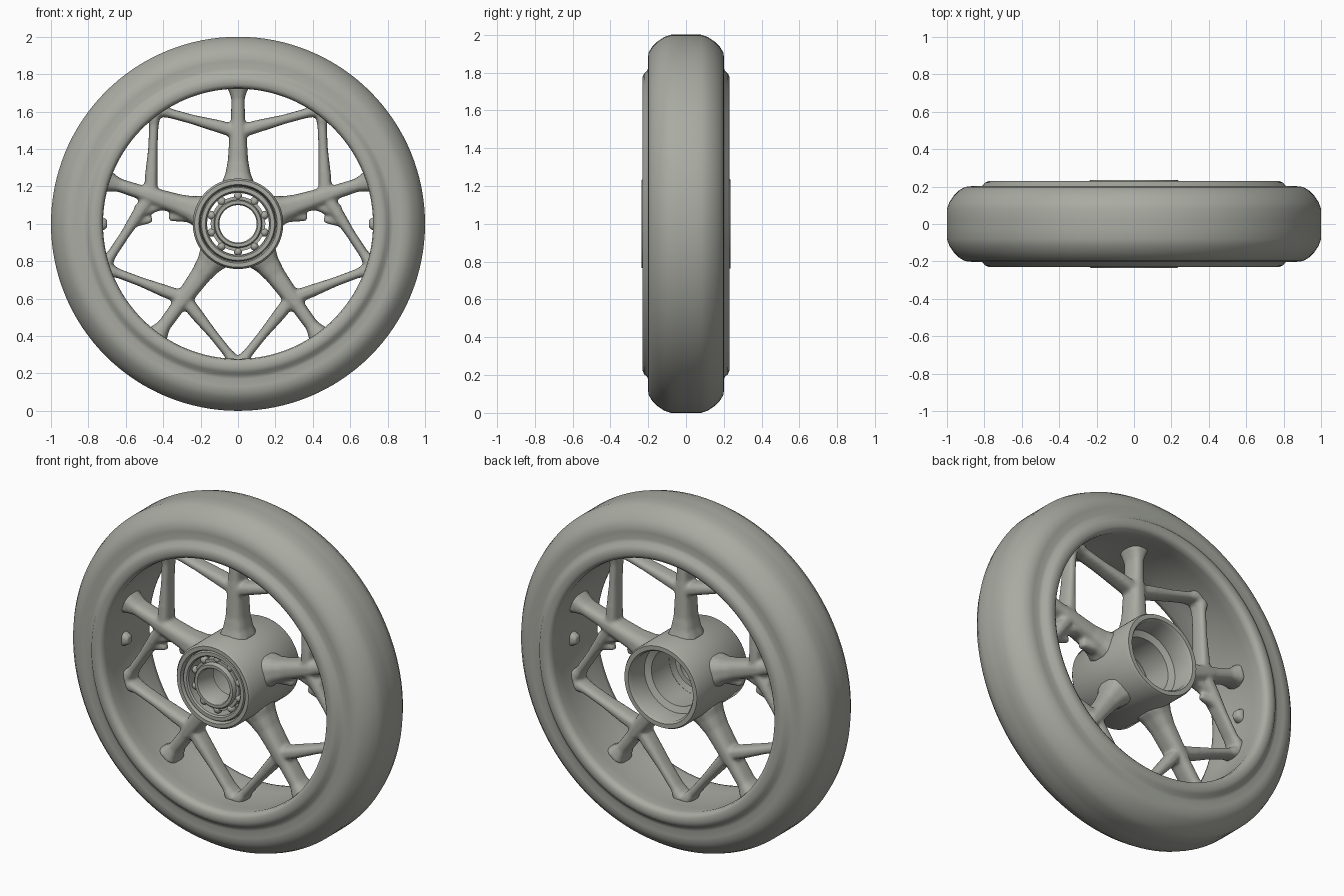
import bpy, bmesh, math
from mathutils import Vector

cube = bpy.data.objects.get("Cube")
if cube:
    bpy.data.objects.remove(cube)

grey = bpy.data.materials.new("warm_grey")
grey.use_nodes = True
colour = (0.40, 0.41, 0.365, 1)
grey.diffuse_color = colour
grey.node_tree.nodes["Principled BSDF"].inputs["Base Color"].default_value = colour


def finish(name, bm, angle=40):
    """Turn a bmesh into a smooth-shaded object standing on the ground."""
    bmesh.ops.recalc_face_normals(bm, faces=bm.faces)
    mesh = bpy.data.meshes.new(name)
    bm.to_mesh(mesh)
    bm.free()
    mesh.materials.append(grey)
    obj = bpy.data.objects.new(name, mesh)
    obj.location.z = 1
    bpy.context.collection.objects.link(obj)
    bpy.ops.object.select_all(action="DESELECT")
    obj.select_set(True)
    bpy.context.view_layer.objects.active = obj
    bpy.ops.object.shade_smooth_by_angle(angle=math.radians(angle))
    return obj


def lathe(name, profile, steps=96, angle=40):
    """Revolve a closed (radius, y) outline around the axle."""
    bm = bmesh.new()
    rings = []
    for i in range(steps):
        a = math.tau * i / steps
        rings.append([bm.verts.new((r * math.cos(a), y, r * math.sin(a)))
                      for r, y in profile])
    n = len(profile)
    for i in range(steps):
        p, q = rings[i], rings[(i + 1) % steps]
        for j in range(n):
            k = (j + 1) % n
            bm.faces.new((p[j], p[k], q[k], q[j]))
    return finish(name, bm, angle)


def mirrored(half):
    """Complete an outline that is symmetric across the wheel's middle plane."""
    return [(r, -y) for r, y in half] + [(r, y) for r, y in reversed(half)]


def beam(bm, stations, turn=0, flip=1):
    """Rounded bar through (x, z, half width, half depth) stations."""
    pts = [Vector((flip * x, 0, z)) for x, z, _, _ in stations]
    along = (pts[-1] - pts[0]).normalized()
    side = Vector((along.z, 0, -along.x))
    c, s = math.cos(turn), math.sin(turn)
    sides = 12
    rings = []
    for p, (_, _, w, d) in zip(pts, stations):
        ring = []
        for i in range(sides):
            a = math.tau * (i + 0.5) / sides
            u, v = math.cos(a), math.sin(a)
            # squared-off ellipse
            u, v = (math.copysign(abs(t) ** 0.7, t) for t in (u, v))
            q = p + side * (w * u)
            ring.append(bm.verts.new((q.x * c - q.z * s, d * v, q.x * s + q.z * c)))
        rings.append(ring)
    for p, q in zip(rings, rings[1:]):
        for i in range(sides):
            j = (i + 1) % sides
            bm.faces.new((p[i], p[j], q[j], q[i]))
    bm.faces.new(rings[0])
    bm.faces.new(rings[-1])


# Tyre with rim lip
lathe("tyre_and_rim", mirrored([
    (0.735, 0.0), (0.73, 0.12), (0.722, 0.19), (0.727, 0.218), (0.745, 0.23),
    (0.775, 0.23), (0.795, 0.222), (0.81, 0.205), (0.83, 0.198), (0.87, 0.202),
    (0.905, 0.198), (0.935, 0.18), (0.965, 0.15), (0.988, 0.115), (1.0, 0.08),
    (1.0, 0.02)])[1:], steps=128, angle=60)

# Hub shell with a stepped bore, open at the back
lathe("hub", [
    (0.21, -0.235), (0.232, -0.235), (0.242, -0.222), (0.242, 0.222),
    (0.235, 0.235), (0.21, 0.235), (0.2, 0.22), (0.2, 0.1), (0.165, 0.085),
    (0.165, -0.08), (0.2, -0.085), (0.203, -0.222)], steps=80)

# Bearing in the front of the hub
lathe("bearing_outer_race", [(0.168, -0.218), (0.175, -0.226), (0.195, -0.226),
                             (0.201, -0.218), (0.201, -0.085), (0.168, -0.085)], 64)
lathe("bearing_inner_race", [(0.1, -0.218), (0.106, -0.226), (0.123, -0.226),
                             (0.129, -0.218), (0.129, -0.085), (0.1, -0.085)], 64)
lathe("bearing_cage", [(0.128, -0.2), (0.146, -0.2), (0.146, -0.12), (0.128, -0.12)], 64)
bm = bmesh.new()
ball_count = 10
for i in range(ball_count):
    a = math.tau * i / ball_count
    made = bmesh.ops.create_uvsphere(bm, u_segments=14, v_segments=8, radius=0.023)
    bmesh.ops.translate(bm, verts=made["verts"],
                        vec=(0.148 * math.sin(a), -0.185, 0.148 * math.cos(a)))
finish("bearing_balls", bm, 60)

# Five branching spokes
trunk = [(0, 0.217, 0.09, 0.1), (0, 0.27, 0.068, 0.082), (0, 0.34, 0.055, 0.07),
         (0, 0.48, 0.046, 0.065), (0, 0.56, 0.038, 0.06),
         (0, 0.67, 0.036, 0.06), (0, 0.71, 0.05, 0.07), (0, 0.74, 0.065, 0.08)]
branch = [(0, 0.49, 0.036, 0.055), (0.1, 0.52, 0.034, 0.052), (0.24, 0.557, 0.025, 0.048),
          (0.36, 0.59, 0.025, 0.048), (0.4, 0.603, 0.034, 0.055),
          (0.43, 0.611, 0.045, 0.06)]
bm = bmesh.new()
for i in range(5):
    turn = math.tau * i / 5
    beam(bm, trunk, turn)
    for flip in (1, -1):
        beam(bm, branch, turn, flip)

# Ragged webs beside the two side spokes
for flip in (1, -1):
    beam(bm, [(0.222, 0.045, 0.04, 0.05), (0.3, 0.05, 0.04, 0.04),
              (0.37, 0.035, 0.02, 0.025)], 0, flip)
    beam(bm, [(0.28, 0.09, 0.03, 0.04), (0.42, 0.095, 0.024, 0.04),
              (0.55, 0.06, 0.04, 0.04)], 0, flip)
    beam(bm, [(0.46, 0.02, 0.015, 0.02), (0.56, 0.02, 0.04, 0.035)], 0, flip)
    beam(bm, [(0.7, 0.0, 0.025, 0.025), (0.74, 0.0, 0.045, 0.04)], 0, flip)
spokes = finish("spokes", bm, 60)
blend = spokes.modifiers.new("blend", "REMESH")
blend.mode = "VOXEL"
blend.voxel_size = 0.01
blend.use_smooth_shade = True
soften = spokes.modifiers.new("soften", "SMOOTH")
soften.factor = 0.5
soften.iterations = 5
